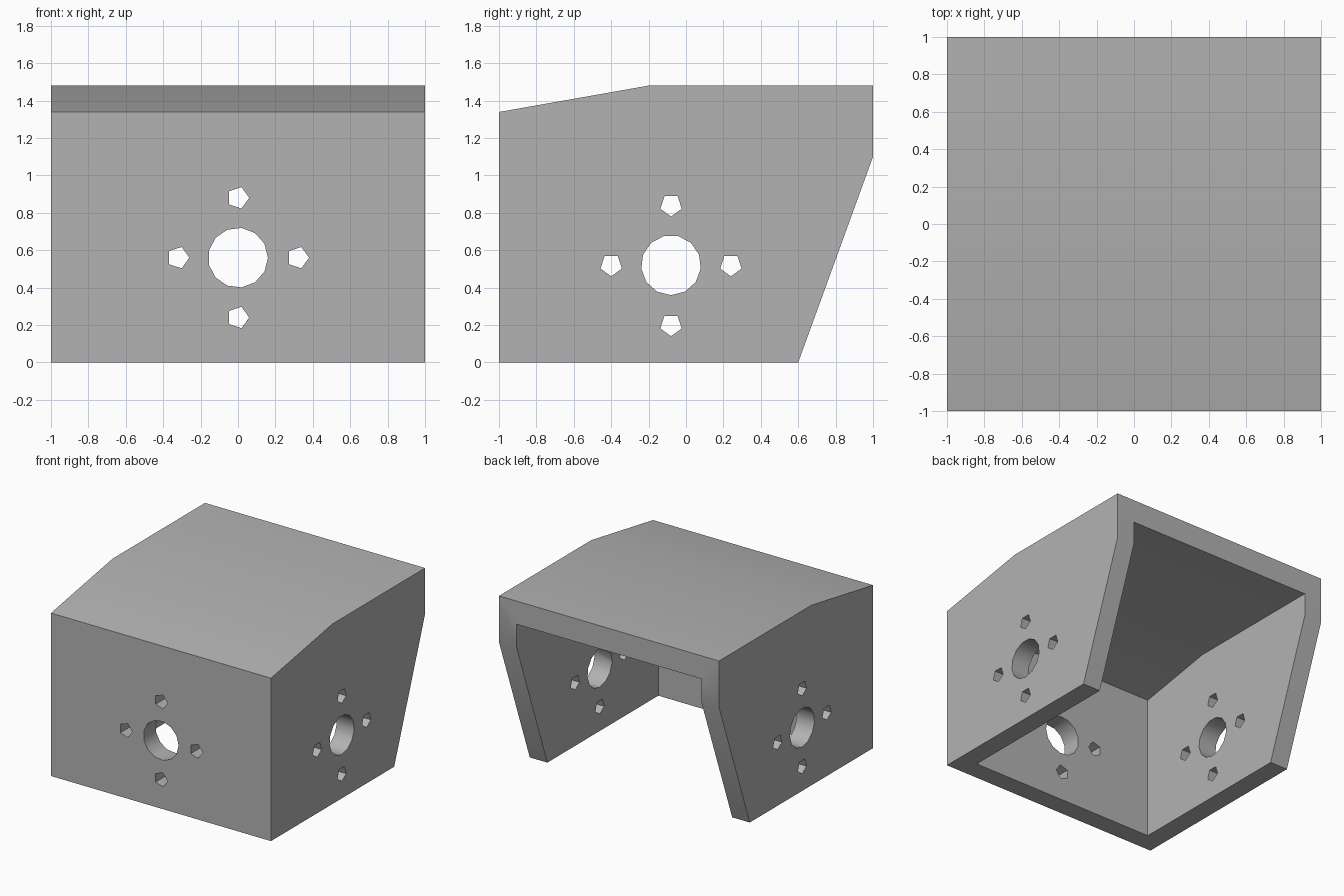
import bpy
import bmesh
import math
from mathutils import Matrix, Vector

if "Cube" in bpy.data.objects:
    bpy.data.objects.remove(bpy.data.objects["Cube"], do_unlink=True)

WALL, ROOF = 0.16, 0.19
SLOPE = math.tan(math.radians(10))   # front fall of the roof
TOP, BEND, BACK_FOOT, BACK_KNEE = 1.48, -0.2, 0.6, 1.1

grey = bpy.data.materials.new("plain grey")
grey.use_nodes = True
grey.diffuse_color = (0.45, 0.45, 0.45, 1)
grey.node_tree.nodes["Principled BSDF"].inputs["Base Color"].default_value = (0.45, 0.45, 0.45, 1)


def add_object(name, bm):
    bmesh.ops.recalc_face_normals(bm, faces=bm.faces)
    mesh = bpy.data.meshes.new(name)
    bm.to_mesh(mesh)
    bm.free()
    mesh.materials.append(grey)
    obj = bpy.data.objects.new(name, mesh)
    bpy.context.collection.objects.link(obj)
    return obj


def extrude_profile(name, points, half_width):
    """Side outline given as (y, z), extruded across x."""
    bm = bmesh.new()
    face = bm.faces.new([bm.verts.new((-half_width, y, z)) for y, z in points])
    result = bmesh.ops.extrude_face_region(bm, geom=[face])
    verts = [v for v in result["geom"] if isinstance(v, bmesh.types.BMVert)]
    bmesh.ops.translate(bm, verts=verts, vec=(2 * half_width, 0, 0))
    return add_object(name, bm)


def hole_pattern(name, centre, across, up, depth):
    """Round bore with four small screw holes; a corner of each points along 'across'."""
    bm = bmesh.new()
    axis = across.cross(up)
    turn = Matrix((across, up, axis)).transposed().to_4x4()
    spots = [(0, 0, 0.16, 13)]
    spots += [(0.32 * a, 0.32 * b, 0.06, 5) for a, b in ((1, 0), (-1, 0), (0, 1), (0, -1))]
    for a, b, radius, sides in spots:
        place = Matrix.Translation(centre + across * a + up * b) @ turn
        ring = [math.tau * i / sides for i in range(sides)]
        ends = [[bm.verts.new(place @ Vector((radius * math.cos(t), radius * math.sin(t), h)))
                 for t in ring] for h in (-depth, depth)]
        bm.faces.new(ends[0][::-1])
        bm.faces.new(ends[1])
        for i in range(sides):
            j = (i + 1) % sides
            bm.faces.new((ends[0][i], ends[0][j], ends[1][j], ends[1][i]))
    return add_object(name, bm)


# Outer shell outline
housing = extrude_profile("housing", [
    (-1, 0), (BACK_FOOT, 0), (1, BACK_KNEE), (1, TOP), (BEND, TOP),
    (-1, TOP - (BEND + 1) * SLOPE)], 1)

# Inner space, open below and behind
inner_top, inner_front = TOP - ROOF, WALL - 1
cavity = extrude_profile("cavity_cutter", [
    (inner_front, -0.5), (1.5, -0.5), (1.5, inner_top), (BEND, inner_top),
    (inner_front, inner_top - (BEND - inner_front) * SLOPE)], 1 - WALL)

# Front holes, and side holes through both side walls
X, Z = Vector((1, 0, 0)), Vector((0, 0, 1))
front_holes = hole_pattern("front_hole_cutter", Vector((0, -1, 0.56)), X, Z, 0.3)
side_holes = hole_pattern("side_hole_cutter", Vector((0, -0.08, 0.52)), -Z, Vector((0, 1, 0)), 1.3)

bpy.context.view_layer.objects.active = housing
for cutter in (cavity, front_holes, side_holes):
    cutter.hide_render = True
    mod = housing.modifiers.new(cutter.name, "BOOLEAN")
    mod.operation = "DIFFERENCE"
    mod.solver = "EXACT"
    mod.object = cutter
    bpy.ops.object.modifier_apply(modifier=mod.name)
    bpy.data.objects.remove(cutter, do_unlink=True)

# Soft shading over shallow bends only
bpy.ops.object.select_all(action="DESELECT")
housing.select_set(True)
bpy.ops.object.shade_smooth_by_angle(angle=math.radians(30))
